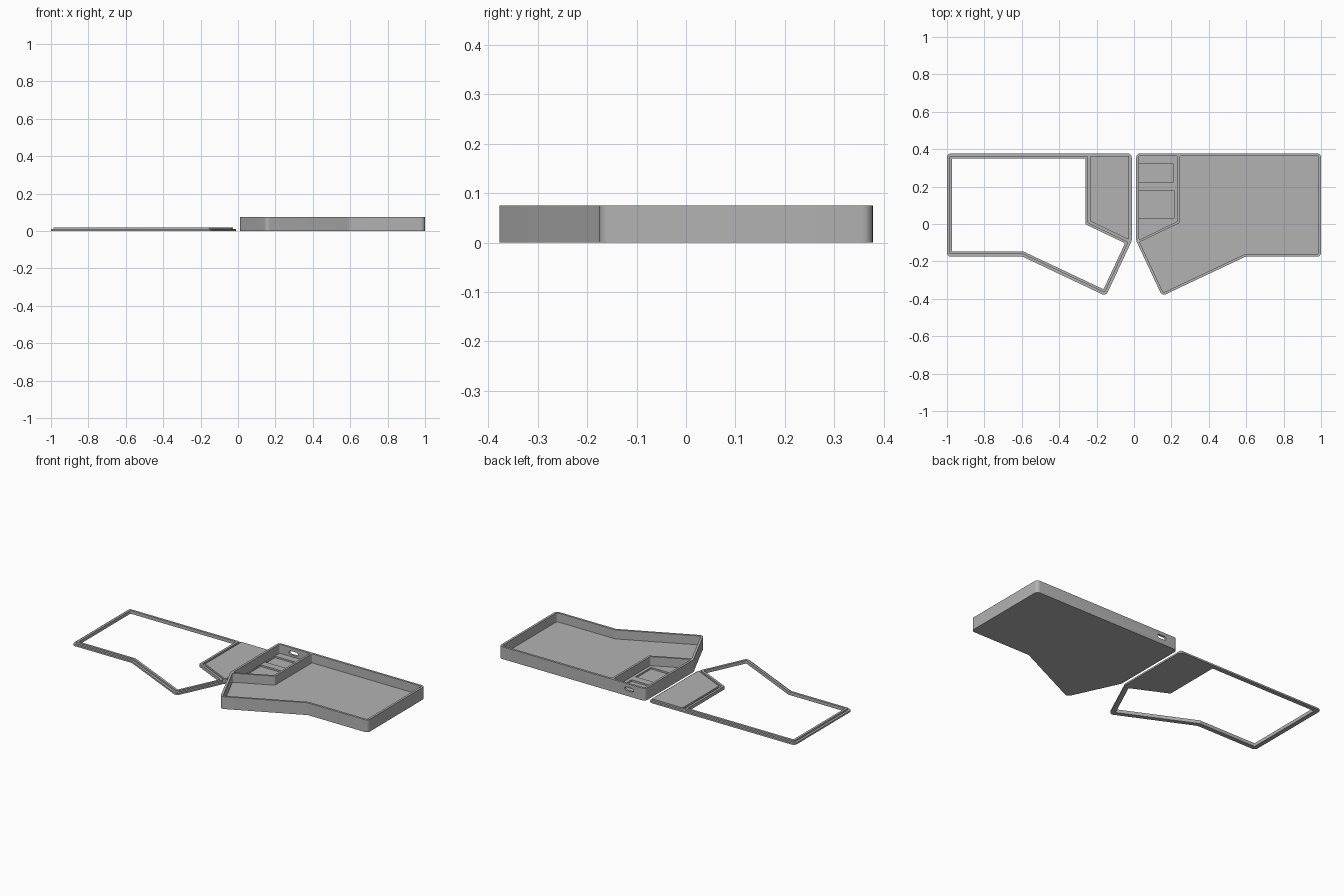
import bpy, bmesh, math
from mathutils import Vector
from mathutils.geometry import intersect_line_line_2d, intersect_line_line

if "Cube" in bpy.data.objects:
    bpy.data.objects.remove(bpy.data.objects["Cube"])

T = 0.0135        # wall and ridge thickness
WALL_H = 0.075    # tray height
FLOOR = 0.02
PLATE = 0.01      # lid plate thickness
LID_H = 0.02
R = 0.022         # outer corner radius

grey = bpy.data.materials.new("matte_grey")
grey.use_nodes = True
grey.diffuse_color = (0.45, 0.45, 0.45, 1)
grey.node_tree.nodes["Principled BSDF"].inputs["Base Color"].default_value = grey.diffuse_color


def offset(poly, d):
    """Move every side of a clockwise outline inwards by d, with mitred corners."""
    pts = [Vector(p) for p in poly]
    out = []
    for i, p in enumerate(pts):
        a = (p - pts[i - 1]).normalized()
        b = (pts[(i + 1) % len(pts)] - p).normalized()
        na, nb = Vector((a.y, -a.x)), Vector((b.y, -b.x))
        out.append(p + (na + nb) * d / (1 + na.dot(nb)))
    return out


def rounded(poly, r, steps=6):
    """Replace the corners of an outline by arcs of radius r."""
    pts = [Vector(p) for p in poly]
    out = []
    for i, p in enumerate(pts):
        a = (pts[i - 1] - p).normalized()
        b = (pts[(i + 1) % len(pts)] - p).normalized()
        half = a.angle(b) / 2
        centre = p + (a + b).normalized() * r / math.sin(half)
        start = p + a * r / math.tan(half) - centre
        end = p + b * r / math.tan(half) - centre
        sweep = start.angle_signed(end)
        for k in range(steps + 1):
            t = k / steps
            v = (start * math.sin((1 - t) * sweep) + end * math.sin(t * sweep)) / math.sin(sweep)
            out.append(centre + v)
    return out


def prism(name, poly, z0, z1, mirror=False):
    """Upright prism on an outline; mirror flips it to the -x side."""
    bm = bmesh.new()
    s = -1 if mirror else 1
    face = bm.faces.new([bm.verts.new((s * p[0], p[1], z0)) for p in poly])
    top = bmesh.ops.extrude_face_region(bm, geom=[face])["geom"]
    bmesh.ops.translate(bm, vec=(0, 0, z1 - z0),
                        verts=[g for g in top if isinstance(g, bmesh.types.BMVert)])
    bmesh.ops.recalc_face_normals(bm, faces=bm.faces)
    mesh = bpy.data.meshes.new(name)
    bm.to_mesh(mesh)
    bm.free()
    mesh.materials.append(grey)
    ob = bpy.data.objects.new(name, mesh)
    bpy.context.collection.objects.link(ob)
    return ob


def cut(ob, cutter):
    """Subtract the cutter from the part and throw the cutter away."""
    mod = ob.modifiers.new("cut", "BOOLEAN")
    mod.operation, mod.solver, mod.object = "DIFFERENCE", "EXACT", cutter
    bpy.context.view_layer.update()
    mesh = bpy.data.meshes.new_from_object(ob.evaluated_get(bpy.context.evaluated_depsgraph_get()))
    ob.modifiers.clear()
    ob.data = mesh
    bpy.data.objects.remove(cutter)


def box(x0, x1, y0, y1):
    return [(x0, y1), (x1, y1), (x1, y0), (x0, y0)]


# Outlines, clockwise: whole half, key area, controller bay
outline = [(0.012, 0.378), (1, 0.378), (1, -0.175), (0.595, -0.175), (0.15, -0.385), (0.012, -0.09)]
keys = [(0.232, 0.378)] + outline[1:] + [(0.232, 0.015)]
bay = [(0.012, 0.378), (0.246, 0.378), (0.246, 0.006), (0.012, -0.107)]

# Tray with its two chambers
tray = prism("case_tray", rounded(outline, R), 0, WALL_H)
cut(tray, prism("key_cutter", rounded(offset(keys, T), 0.008), FLOOR, 0.1))
cut(tray, prism("bay_cutter", rounded(offset(bay, T), 0.006), FLOOR, 0.1))

# Two pockets in the bay floor
for y0, y1, x1 in ((0.225, 0.32, 0.21), (0.03, 0.18, 0.215)):
    cut(tray, prism("pocket_cutter", box(0.0265, x1, y0, y1), 0.01, 0.05))

# Rounded cable port through the back wall
port = prism("port_cutter", rounded(box(0.09, 0.15, -0.011, 0.011), 0.0105), -0.03, 0.03)
port.rotation_euler.x = math.pi / 2
port.location = (0, 0.375, 0.043)
cut(tray, port)

# Lid: flat plate, locating ridge round the opening, raised bay cover
plate = prism("lid_plate", rounded(outline, R), 0, PLATE, True)
ridge = prism("lid_ridge", rounded(offset(keys, T), 0.008), PLATE, LID_H, True)
for part in (plate, ridge):
    cut(part, prism("opening_cutter", rounded(offset(keys, 2 * T), 0.005), -0.1, 0.1, True))
cover = prism("lid_bay_cover", rounded(offset(bay, T), 0.006), PLATE, LID_H, True)

# Smooth corner arcs, crisp edges
for ob in (tray, plate, ridge, cover):
    ob.data.polygons.foreach_set("use_smooth", [True] * len(ob.data.polygons))
    ob.data.set_sharp_from_angle(angle=math.radians(30))
